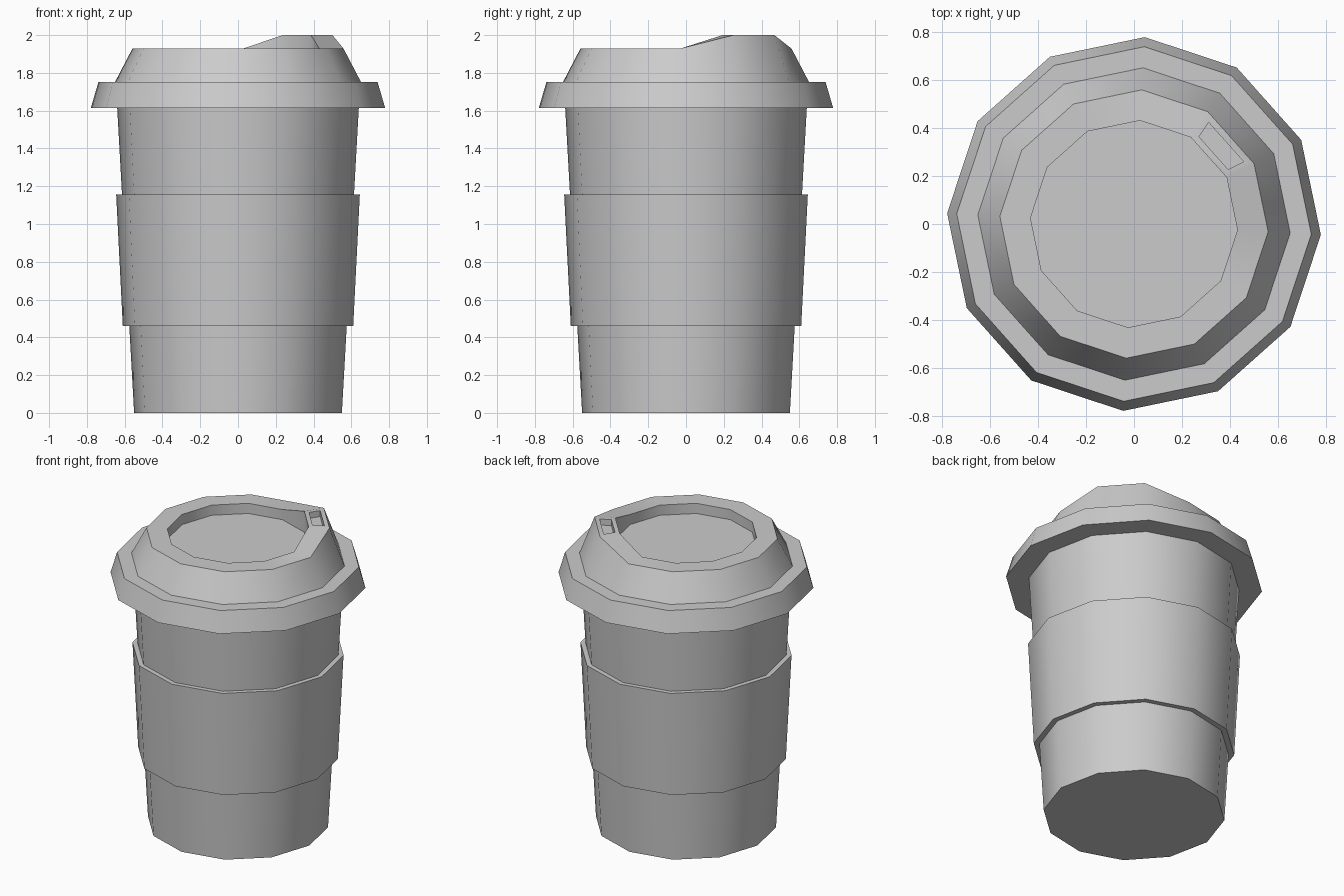
import bpy
import bmesh
from math import sin, cos, radians
from mathutils import Vector

SIDES = 12
TWIST = radians(-3.3)

cube = bpy.data.objects.get("Cube")
if cube:
    bpy.data.objects.remove(cube, do_unlink=True)

# One plain grey for the whole cup
grey = bpy.data.materials.new("plain grey")
grey.use_nodes = True
grey.diffuse_color = (0.6, 0.6, 0.6, 1)
grey.node_tree.nodes["Principled BSDF"].inputs["Base Color"].default_value = (0.6, 0.6, 0.6, 1)


def revolve(profile, loop=False):
    """Turn a list of (radius, z) into a closed twelve-sided solid."""
    bm = bmesh.new()
    rings = []
    for r, z in profile:
        angles = [TWIST + radians(360 * k / SIDES) for k in range(SIDES)]
        rings.append([bm.verts.new((r * cos(a), r * sin(a), z)) for a in angles])
    pairs = list(zip(rings, rings[1:]))
    if loop:
        pairs.append((rings[-1], rings[0]))
    else:
        bm.faces.new(rings[0][::-1])
        bm.faces.new(rings[-1])
    for low, high in pairs:
        for k in range(SIDES):
            n = (k + 1) % SIDES
            bm.faces.new((low[k], low[n], high[n], high[k]))
    bmesh.ops.recalc_face_normals(bm, faces=bm.faces)
    for f in bm.faces:
        f.smooth = True
    return bm, rings


def finish(name, bm):
    mesh = bpy.data.meshes.new(name)
    bm.to_mesh(mesh)
    bm.free()
    mesh.set_sharp_from_angle(angle=radians(33))
    mesh.materials.append(grey)
    obj = bpy.data.objects.new(name, mesh)
    bpy.context.collection.objects.link(obj)
    return obj


def face_with(bm, verts):
    return next(f for f in bm.faces if set(f.verts) == set(verts))


# Tapered cup body
bm, _ = revolve([(0.551, 0), (0.642, 1.64)])
finish("cup_body", bm)

# Grip sleeve, a thin band around the body
bm, _ = revolve([(0.611, 0.46), (0.646, 1.155), (0.60, 1.155), (0.565, 0.46)], loop=True)
finish("grip_sleeve", bm)

# Lid: skirt, ledge, sloped shoulder, rim and sunken top
bm, rings = revolve([(0.78, 1.615), (0.74, 1.752), (0.652, 1.752),
                     (0.56, 1.928), (0.432, 1.928), (0.432, 1.86)])
ledge, outer, inner = rings[2:5]

# Raise one side of the rim into a drinking spout
spout = outer[1:3] + inner[1:3]
for v in spout:
    v.co.z = 2.0
face_with(bm, ledge[1:3] + outer[1:3]).smooth = False

# Sunken drinking hole in the spout
hole = face_with(bm, spout)
bmesh.ops.inset_individual(bm, faces=[hole], thickness=0.027, use_even_offset=True)
pocket = bmesh.ops.extrude_discrete_faces(bm, faces=[hole])["faces"][0]
bmesh.ops.translate(bm, verts=pocket.verts[:], vec=Vector((0, 0, -0.04)))
finish("lid", bm)
